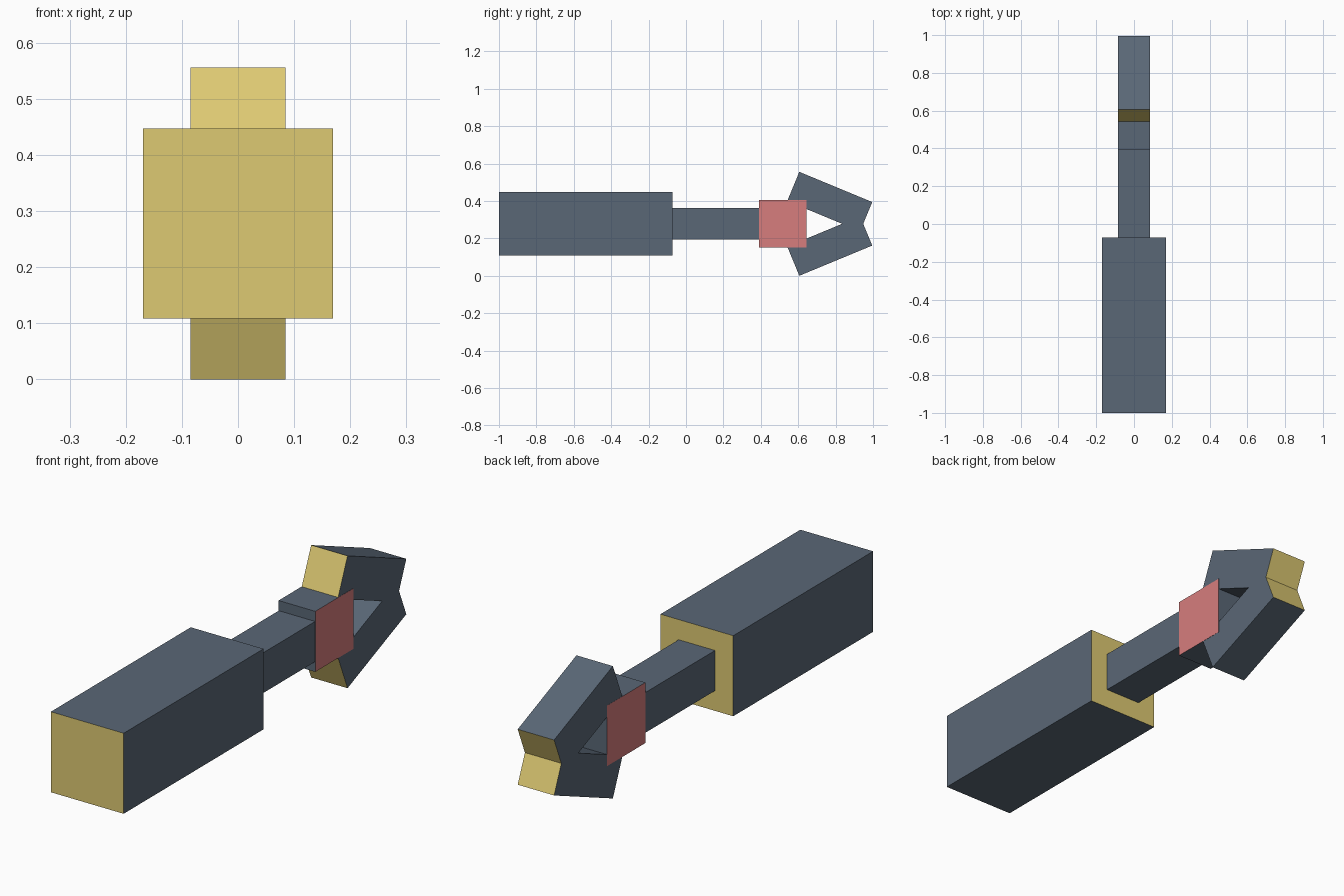
import bpy, bmesh, math
from mathutils import Matrix

if "Cube" in bpy.data.objects:
    bpy.data.objects.remove(bpy.data.objects["Cube"])


def make_material(name, rgb):
    m = bpy.data.materials.new(name)
    m.diffuse_color = (*rgb, 1)
    m.use_nodes = True
    m.node_tree.nodes["Principled BSDF"].inputs["Base Color"].default_value = m.diffuse_color
    return m


SLATE = make_material("slate", (0.102, 0.136, 0.181))
GOLD = make_material("gold", (0.730, 0.591, 0.171))
RED = make_material("soft_red", (0.679, 0.205, 0.205))

MID_Z = 0.278  # height of the long axis


def box(name, size, centre, tilt=0.0, accent=None, axis=1):
    """Slate box whose two faces along the given local axis take the accent colour."""
    me = bpy.data.meshes.new(name)
    me.materials.append(SLATE)
    if accent:
        me.materials.append(accent)
    bm = bmesh.new()
    bmesh.ops.create_cube(bm, size=1, matrix=Matrix.Diagonal((*size, 1)))
    bm.normal_update()
    for f in bm.faces:
        if accent and abs(f.normal[axis]) > 0.9:
            f.material_index = 1
    bm.to_mesh(me)
    bm.free()
    ob = bpy.data.objects.new(name, me)
    ob.location = centre
    ob.rotation_euler.x = tilt
    bpy.context.collection.objects.link(ob)
    return ob


# Thick handle with gold ends
box("handle", (0.338, 0.928, 0.338), (0, -0.536, MID_Z), accent=GOLD)

# Thin shaft running from the handle into the joint
box("shaft", (0.169, 0.52, 0.169), (0, 0.16, MID_Z), accent=GOLD)

# Joint block with red cheeks, a hair wider than the claws
box("joint", (0.1705, 0.254, 0.254), (0, 0.518, MID_Z), accent=RED, axis=0)

# Two tilted claws meeting at the tip
for name, side in (("upper_claw", 1), ("lower_claw", -1)):
    box(name, (0.169, 0.422, 0.169), (0, 0.7685, MID_Z + side * 0.119),
        tilt=-side * math.radians(22.5), accent=GOLD)
